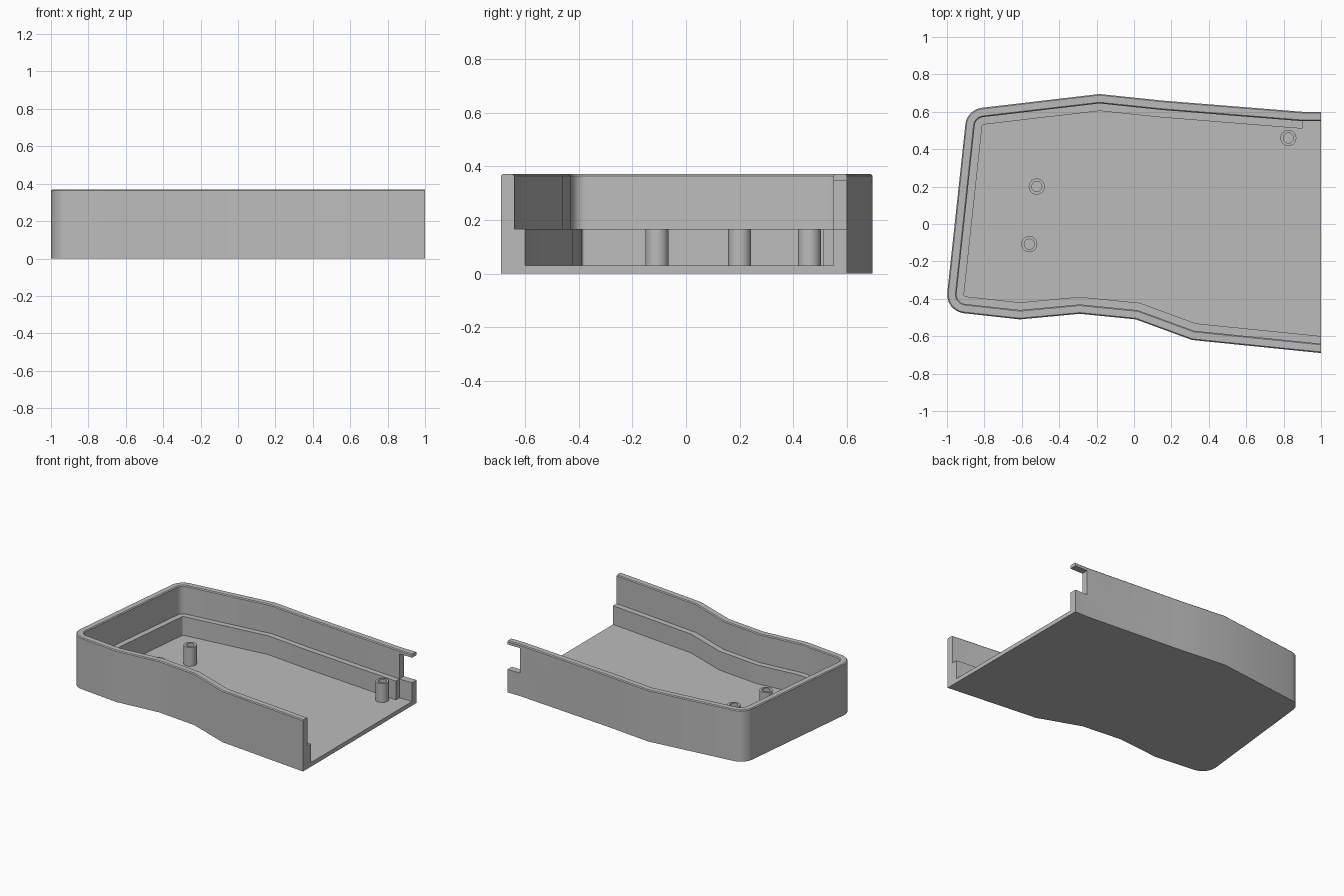
import bpy, bmesh, math
from mathutils import Vector

cube = bpy.data.objects.get("Cube")
if cube:
    bpy.data.objects.remove(cube, do_unlink=True)

grey = bpy.data.materials.new("plain_grey")
COLOUR = (0.5, 0.5, 0.5, 1)
grey.diffuse_color = COLOUR
grey.use_nodes = True
grey.node_tree.nodes["Principled BSDF"].inputs["Base Color"].default_value = COLOUR

TOP, LEDGE, FLOOR = 0.37, 0.165, 0.03
WALL, STEP = 0.05, 0.09

# Outline of the open-ended tray: (x, y, corner radius), back right to front right
OUTLINE = [(1, 0.6, 0), (0.9, 0.6, 0), (0.15, 0.66, 0), (-0.185, 0.695, 0),
           (-0.893, 0.612, 0.1), (-1.009, -0.466, 0.1), (-0.61, -0.51, 0),
           (-0.29, -0.48, 0), (0.01, -0.51, 0), (0.31, -0.62, 0), (1, -0.69, 0)]


def inset_outline(d, steps=8):
    """Outline moved inwards by d, with its round corners."""
    pts = [Vector(p[:2]) for p in OUTLINE]
    dirs = [(b - a).normalized() for a, b in zip(pts, pts[1:])]
    left = [Vector((-v.y, v.x)) for v in dirs]
    moved = []
    for i, p in enumerate(pts):
        if i in (0, len(pts) - 1):
            n = left[0] if i == 0 else left[-1]
            moved.append(Vector((p.x, p.y + d / n.y)))
        else:
            a, b = left[i - 1], left[i]
            moved.append(p + (a + b) * (d / (1 + a.dot(b))))
    out = []
    for i, p in enumerate(moved):
        if OUTLINE[i][2] == 0:
            out.append(p)
            continue
        r = max(OUTLINE[i][2] - d, 0)
        turn = dirs[i - 1].angle(dirs[i])
        start = p - dirs[i - 1] * (r * math.tan(turn / 2))
        centre = start + left[i - 1] * r
        for k in range(steps + 1):
            t = turn * k / steps
            out.append(centre - left[i - 1] * (r * math.cos(t))
                       + dirs[i - 1] * (r * math.sin(t)))
    return out


def make_object(name, bm):
    bmesh.ops.recalc_face_normals(bm, faces=bm.faces)
    mesh = bpy.data.meshes.new(name)
    bm.to_mesh(mesh)
    bm.free()
    mesh.materials.append(grey)
    obj = bpy.data.objects.new(name, mesh)
    bpy.context.collection.objects.link(obj)
    return obj


def smooth(obj):
    bpy.ops.object.select_all(action='DESELECT')
    obj.select_set(True)
    bpy.context.view_layer.objects.active = obj
    bpy.ops.object.shade_smooth_by_angle(angle=math.radians(25))


def bridge(bm, a, b, closed=False):
    for i in range(len(a) if closed else len(a) - 1):
        j = (i + 1) % len(a)
        bm.faces.new((a[i], a[j], b[j], b[i]))


# Tray: wall section swept around the outline, with a floor and a stepped ledge
C = 0.006
section = [(0, 0), (0, TOP - C), (C, TOP), (WALL - C, TOP), (WALL, TOP - C),
           (WALL, LEDGE), (STEP, LEDGE), (STEP, FLOOR)]
bm = bmesh.new()
rings = [[bm.verts.new((p.x, p.y, z)) for p in inset_outline(d)] for d, z in section]
for a, b in zip(rings, rings[1:]):
    bridge(bm, a, b)
bm.faces.new(rings[0])
bm.faces.new(rings[-1])
bm.faces.new([r[0] for r in rings] + [r[-1] for r in reversed(rings)])
bmesh.ops.remove_doubles(bm, verts=bm.verts, dist=1e-5)
bmesh.ops.triangulate(bm, faces=[f for f in bm.faces if len(f.verts) > 4])
tray = make_object("tray", bm)


def cut_box(target, lo, hi):
    bm = bmesh.new()
    bmesh.ops.create_cube(bm, size=1)
    for v in bm.verts:
        v.co = Vector([(l + h) / 2 + c * (h - l) for l, h, c in zip(lo, hi, v.co)])
    cutter = make_object("cutter", bm)
    cutter.hide_render = True
    mod = target.modifiers.new("cut", 'BOOLEAN')
    mod.operation, mod.solver, mod.object = 'DIFFERENCE', 'EXACT', cutter
    bpy.context.view_layer.objects.active = target
    bpy.ops.object.modifier_apply(modifier=mod.name)
    bpy.data.objects.remove(cutter, do_unlink=True)


# Notch through the back wall under its top lip, and the ledge stopping short
cut_box(tray, (0.9, 0.45, LEDGE), (1.1, 0.7, 0.345))
cut_box(tray, (0.9, 0.45, FLOOR), (1.1, 0.6 - WALL, LEDGE + 0.01))
smooth(tray)


# Hollow screw posts
def post(name, x, y, outer=0.043, inner=0.027, sides=32):
    bm = bmesh.new()
    rings = []
    for r, z in ((outer, FLOOR), (outer, LEDGE), (inner, LEDGE), (inner, FLOOR)):
        rings.append([bm.verts.new((x + r * math.cos(math.tau * k / sides),
                                    y + r * math.sin(math.tau * k / sides), z))
                      for k in range(sides)])
    for a, b in zip(rings, rings[1:] + rings[:1]):
        bridge(bm, a, b, closed=True)
    smooth(make_object(name, bm))


post("back_post", 0.825, 0.46)
post("middle_post", -0.52, 0.2)
post("front_post", -0.56, -0.108)
